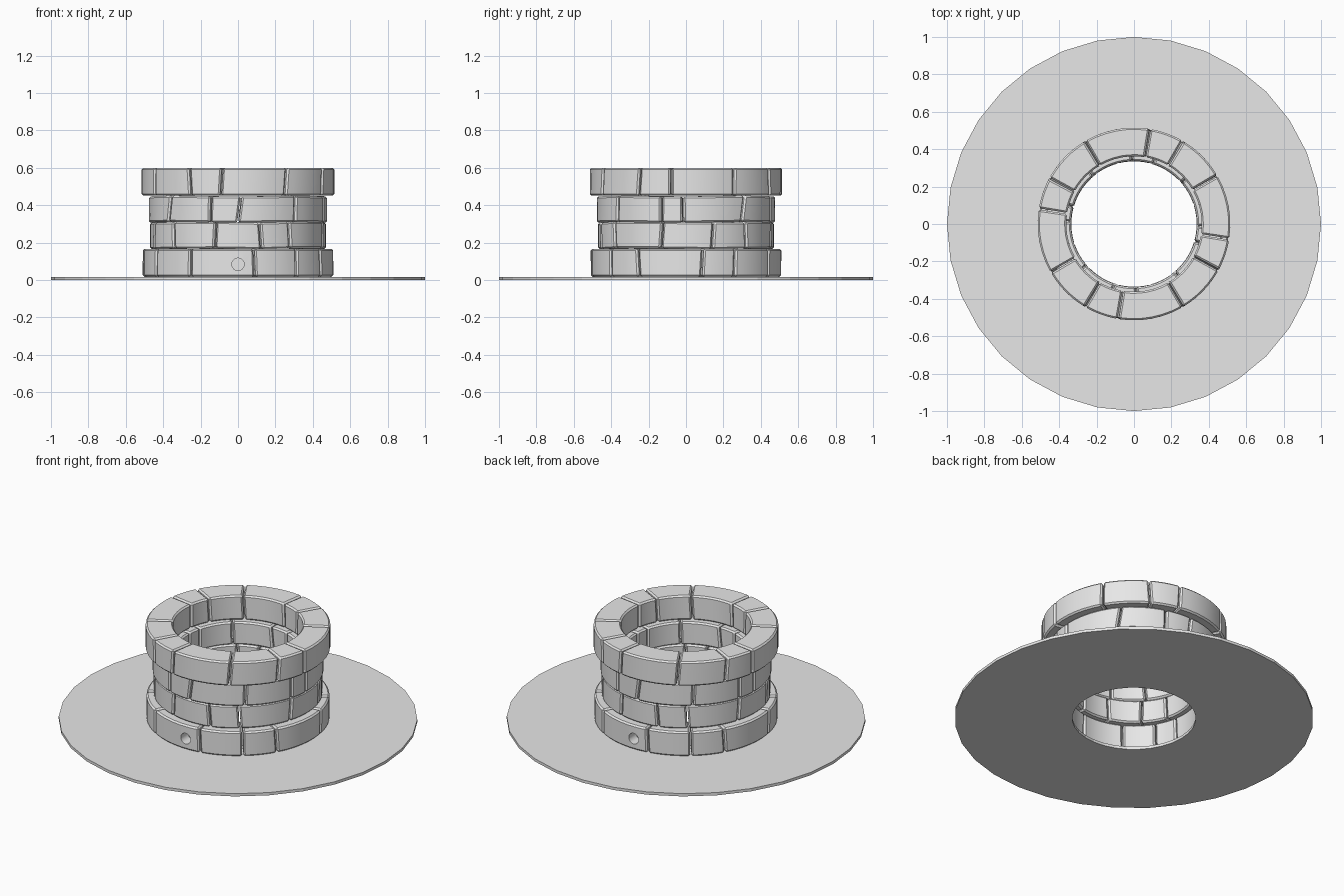
import bpy, bmesh, math, random

random.seed(4)
cube = bpy.data.objects.get("Cube")
if cube:
    bpy.data.objects.remove(cube)

# One plain stone colour
stone = bpy.data.materials.new("stone_grey")
stone.use_nodes = True
colour = (0.8, 0.8, 0.8, 1)
stone.diffuse_color = colour
stone.node_tree.nodes["Principled BSDF"].inputs["Base Color"].default_value = colour


def activate(obj):
    bpy.ops.object.select_all(action='DESELECT')
    obj.select_set(True)
    bpy.context.view_layer.objects.active = obj


def make_object(name, bm):
    bmesh.ops.recalc_face_normals(bm, faces=bm.faces)
    mesh = bpy.data.meshes.new(name)
    bm.to_mesh(mesh)
    bm.free()
    mesh.materials.append(stone)
    obj = bpy.data.objects.new(name, mesh)
    bpy.context.collection.objects.link(obj)
    return obj


def point(radius, degrees, z):
    a = math.radians(degrees)
    return (radius * math.cos(a), radius * math.sin(a), z)


def add_stone(bm, inner, outer, z0, z1, start, end, steps=6):
    """Curved block; start and end are (bottom angle, top angle, height shift)."""
    rings = []
    for i in range(steps + 1):
        t = i / steps
        low, high, dz = (s + (e - s) * t for s, e in zip(start, end))
        rings.append([bm.verts.new(point(r, a, z + dz)) for r, a, z in
                      ((inner, low, z0), (outer, low, z0),
                       (outer, high, z1), (inner, high, z1))])
    for a, b in zip(rings, rings[1:]):
        for k in range(4):
            n = (k + 1) % 4
            bm.faces.new((a[k], a[n], b[n], b[k]))
    bm.faces.new(rings[0])
    bm.faces.new(rings[-1][::-1])


def make_course(name, inner, outer, z0, z1, joints, lean, wave):
    """Ring of stones; the joints of one half turn repeat in the other."""
    bm = bmesh.new()
    edges = [(j, random.uniform(-lean, lean), random.uniform(-wave, wave)) for j in joints]
    edges += [(j + 180, s, w) for j, s, w in edges]
    edges.append((edges[0][0] + 360,) + edges[0][1:])
    gap = math.degrees(0.004 / outer)
    for (a, sa, wa), (b, sb, wb) in zip(edges, edges[1:]):
        add_stone(bm, inner, outer, z0, z1,
                  (a + gap - sa, a + gap + sa, wa), (b - gap - sb, b - gap + sb, wb))
    obj = make_object(name, bm)
    bevel = obj.modifiers.new("worn_edges", 'BEVEL')
    bevel.width = 0.009
    bevel.segments = 1
    bevel.limit_method = 'ANGLE'
    bevel.angle_limit = math.radians(40)
    activate(obj)
    bpy.ops.object.modifier_apply(modifier=bevel.name)
    return obj


# Thin ground disc with an open middle
bm = bmesh.new()
SIDES = 32
loops = [[bm.verts.new(point(r, 360 * i / SIDES, z)) for i in range(SIDES)]
         for r, z in ((0.345, 0), (1, 0), (1, 0.017), (0.345, 0.017))]
for k in range(4):
    a, b = loops[k], loops[(k + 1) % 4]
    for i in range(SIDES):
        n = (i + 1) % SIDES
        bm.faces.new((a[i], a[n], b[n], b[i]))
make_object("ground_disc", bm)

# Four stone courses, wide at the foot and rim
base = make_course("base_course", 0.36, 0.51, 0.017, 0.167,
                   (-80, -52, -30, 10, 31, 60), 0.6, 0)
courses = [
    base,
    make_course("lower_course", 0.335, 0.47, 0.167, 0.309,
                (-75, -54, -16, 18, 43, 75), 1.0, 0.003),
    make_course("upper_course", 0.337, 0.477, 0.309, 0.449,
                (-89, -50, -16, -2, 40, 72), 1.5, 0.003),
    make_course("rim_course", 0.362, 0.515, 0.451, 0.6,
                (-60, -29, -9, 30, 60, 80), 0.8, 0),
]

# Shallow round drain pockets at front and back of the base
for side in (-1, 1):
    bpy.ops.mesh.primitive_cylinder_add(vertices=24, radius=0.033, depth=0.16,
                                        location=(0, side * 0.52, 0.084),
                                        rotation=(math.pi / 2, 0, 0))
    cutter = bpy.context.object
    cutter.name = "drain_cutter"
    cutter.hide_render = True
    cut = base.modifiers.new("drain", 'BOOLEAN')
    cut.operation = 'DIFFERENCE'
    cut.solver = 'EXACT'
    cut.object = cutter
    activate(base)
    bpy.ops.object.modifier_apply(modifier=cut.name)
    bpy.data.objects.remove(cutter)

for obj in courses:
    activate(obj)
    bpy.ops.object.shade_smooth_by_angle(angle=math.radians(30))
